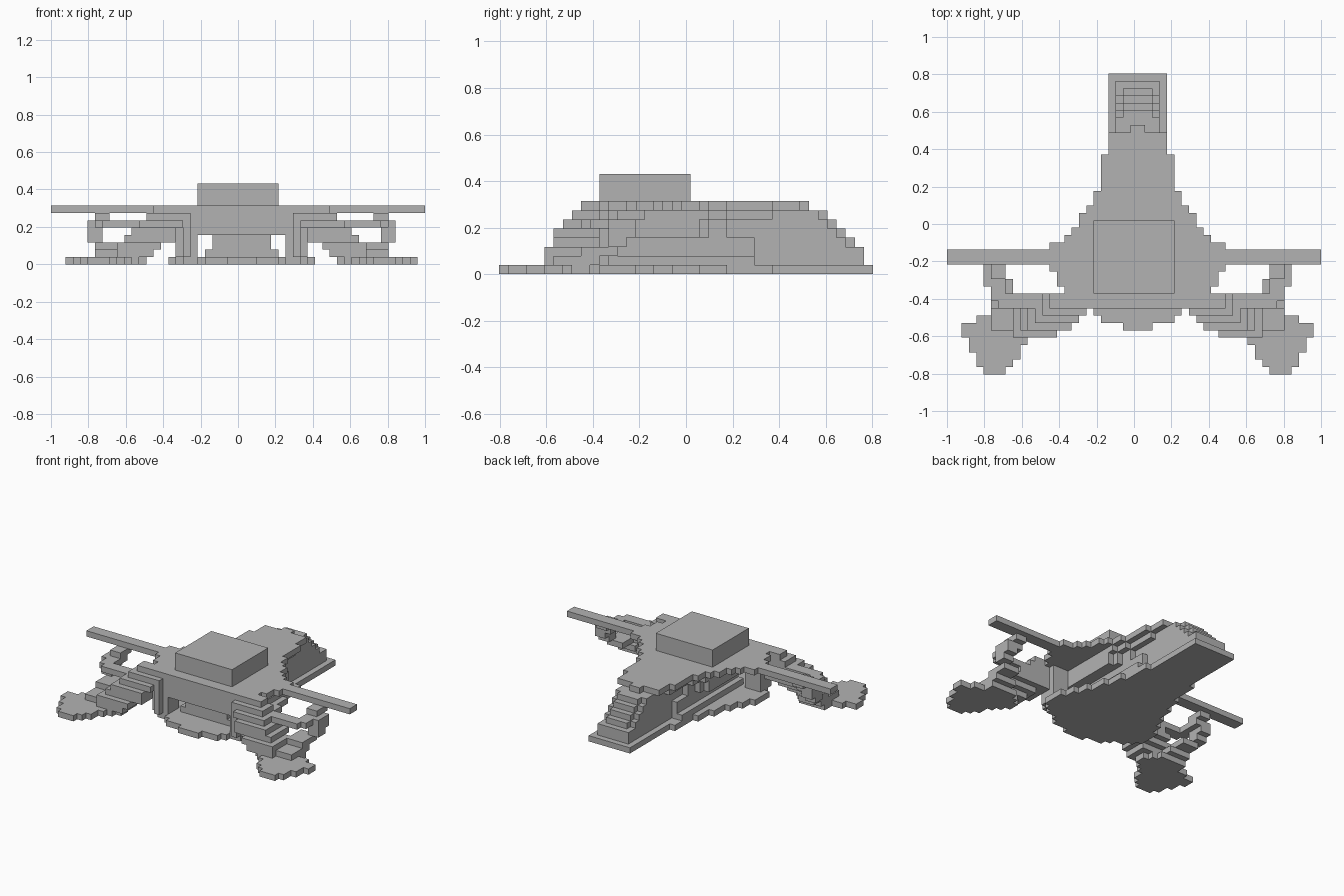
import bpy
import bmesh
from mathutils import Vector

cube = bpy.data.objects.get("Cube")
if cube:
    bpy.data.objects.remove(cube, do_unlink=True)

U = 2 / 51                            # size of one block
ORIGIN = Vector((-1, -20.5 * U, 0))
MID = 26                              # hull centre line, in blocks
AXES = [Vector(a) for a in ((1, 0, 0), (0, 1, 0), (0, 0, 1))]

grey = bpy.data.materials.new("plain_grey")
grey.use_nodes = True
colour = (0.45, 0.45, 0.45, 1)
grey.diffuse_color = colour
grey.node_tree.nodes["Principled BSDF"].inputs["Base Color"].default_value = colour

parts = {}
taken = set()


def box(name, x0, x1, y0, y1, z0, z1):
    """Fill a cuboid of blocks, skipping blocks already used."""
    cells = parts.setdefault(name, set())
    for x in range(x0, x1):
        for y in range(y0, y1):
            for z in range(z0, z1):
                if (x, y, z) not in taken:
                    taken.add((x, y, z))
                    cells.add((x, y, z))


def row(name, half, y, z0, z1):
    """A row of blocks centred on the hull."""
    box(name, MID - half, MID + half, y, y + 1, z0, z1)


def pair(name, x0, x1, y0, y1, z0, z1):
    """The same cuboid on both sides of the hull."""
    box("right_" + name, x0, x1, y0, y1, z0, z1)
    box("left_" + name, 2 * MID - x1, 2 * MID - x0, y0, y1, z0, z1)


def half_at(steps, y):
    """Half width at a row: the first step whose start is at or below it."""
    return next(h for start, h in steps if y >= start)


def build(name, cells):
    """Turn blocks into a mesh made of their exposed faces."""
    bm = bmesh.new()
    for c in cells:
        low = Vector(c)
        for a in range(3):
            u, v = AXES[(a + 1) % 3], AXES[(a + 2) % 3]
            for sign in (-1, 1):
                if tuple(int(n) for n in low + AXES[a] * sign) in taken:
                    continue
                p = low + AXES[a] if sign > 0 else low
                quad = [p, p + u, p + u + v, p + v]
                if sign < 0:
                    quad.reverse()
                bm.faces.new([bm.verts.new(ORIGIN + q * U) for q in quad])
    bmesh.ops.remove_doubles(bm, verts=bm.verts, dist=U / 50)
    bmesh.ops.dissolve_limit(bm, angle_limit=0.01, verts=bm.verts, edges=bm.edges)
    mesh = bpy.data.meshes.new(name)
    bm.to_mesh(mesh)
    bm.free()
    mesh.materials.append(grey)
    bpy.context.collection.objects.link(bpy.data.objects.new(name, mesh))


# Cabin block and straight crossbar
box("cabin", 20, 31, 11, 21, 8, 11)
box("crossbar", 0, 51, 15, 17, 7, 8)

# Roof plate, narrowing to the tail
roof = [(30, 4), (25, 5), (23, 6), (22, 7), (20, 8), (19, 9), (18, 10),
        (14, 12), (12, 11), (11, 10), (9, 9)]
for y in range(9, 33):
    row("roof", half_at(roof, y), y, 7, 8)
row("roof", 3, 32, 7, 8)
row("roof", 1, 33, 7, 8)

# Base plate with a rounded nose
base = [(30, 4), (25, 5), (22, 6), (19, 7), (17, 8), (15, 9), (11, 10),
        (10, 9), (9, 8), (8, 6), (7, 5), (6, 2)]
for y in range(6, 41):
    row("base_plate", half_at(base, y), y, 0, 1)

# Hull between the plates: wide upper box, slim keel, stepped tail
tail_end = [40, 40, 39, 38, 37, 36]
for z, end in enumerate(tail_end, 1):
    for y in range(9 if z > 3 else 11, end):
        if y >= end - 1 and z > 2:
            half = 2
        elif y >= 30:
            half = 3
        elif z > 3:
            half = min(half_at(roof, y) - (1 if z == 6 else 2), 6)
            half = max(half, 3)
        else:
            half = 5 if z == 1 and y < 28 else 4 if y < 28 else 3
        row("hull", half, y, z, z + 1)

# Front pillars beside the nose
pair("pillar", 17, 20, 9, 12, 1, 8)
pair("pillar", 18, 19, 8, 9, 1, 7)

# Arms stepping outward and down to the feet, listed bottom to top
arm = [(9, 14, 5, 9), (9, 15, 5, 10), (10, 17, 6, 11), (11, 17, 6, 11),
       (12, 18, 7, 11), (13, 19, 8, 11), (14, 20, 9, 11)]
for z, (x0, x1, y0, y1) in enumerate(arm, 1):
    pair("arm", x0, x1, y0, y1, z, z + 1)

# Curled outer struts from the feet up to the crossbar
strut = [(6, 10, 6, 11), (6, 9, 9, 13), (5, 7, 12, 14),
         (5, 7, 12, 15), (5, 8, 12, 15), (6, 8, 13, 16)]
for z, (x0, x1, y0, y1) in enumerate(strut, 1):
    pair("strut", x0, x1, y0, y1, z, z + 1)
pair("strut", 6, 8, 10, 13, 5, 6)
pair("strut", 7, 12, 9, 11, 5, 6)

# Flat pointed feet, one row at a time from the tip
foot = [(5, 8), (4, 9), (4, 10), (3, 10), (3, 11), (2, 12), (2, 13),
        (4, 13), (6, 12), (6, 11)]
for y, (x0, x1) in enumerate(foot):
    pair("foot", x0, x1, y, y + 1, 0, 1)

for name, cells in parts.items():
    build(name, cells)
